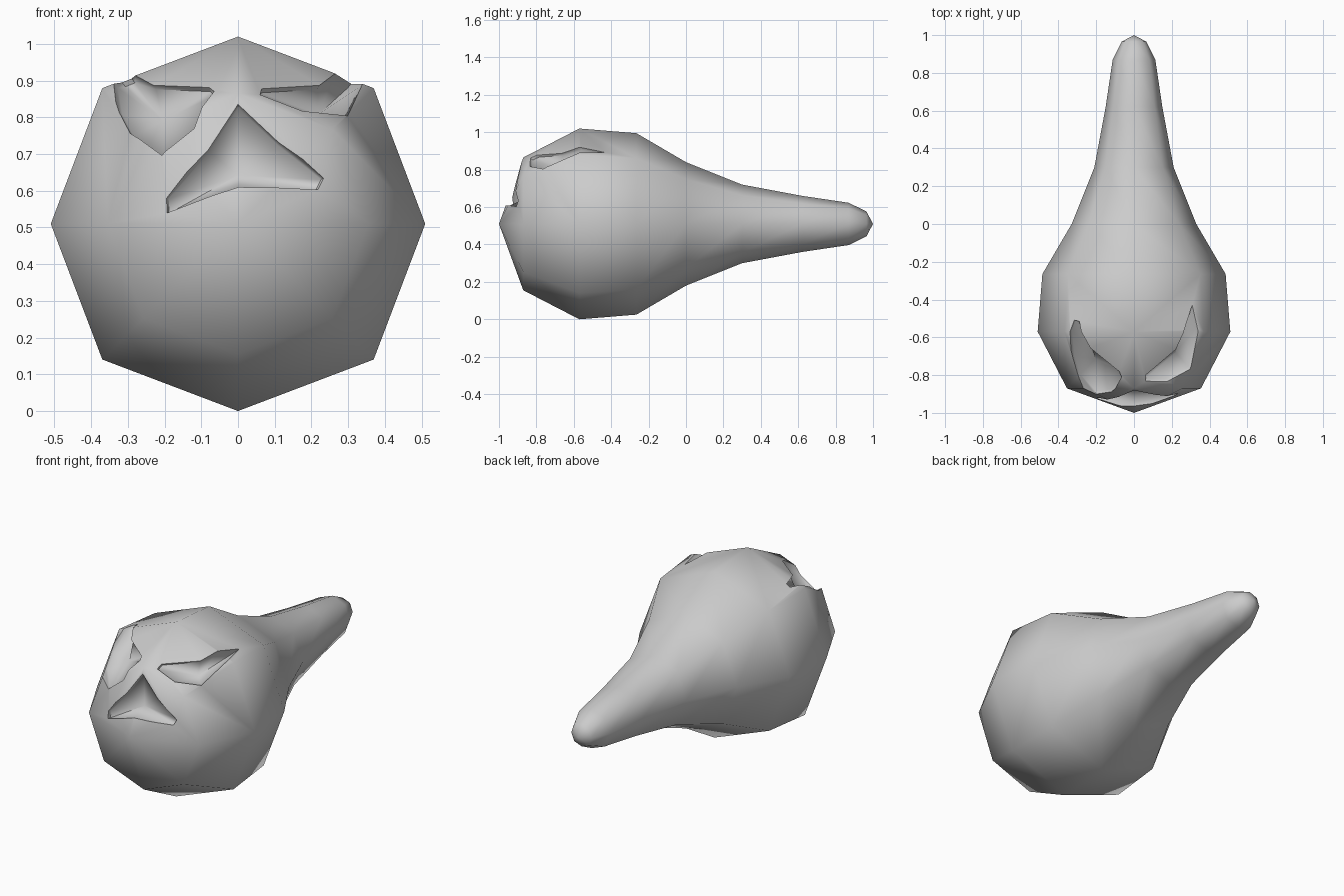
import bpy, bmesh, math
from mathutils import Vector
from mathutils.bvhtree import BVHTree

if "Cube" in bpy.data.objects:
    bpy.data.objects.remove(bpy.data.objects["Cube"])

AXIS_Z = 0.51
SIDES = 8
CORE = Vector((0, -0.4, AXIS_Z))

clay = bpy.data.materials.new("grey")
clay.diffuse_color = (0.6, 0.6, 0.6, 1)
clay.use_nodes = True
clay.node_tree.nodes["Principled BSDF"].inputs["Base Color"].default_value = clay.diffuse_color


def finish(bm, name):
    bmesh.ops.recalc_face_normals(bm, faces=bm.faces)
    mesh = bpy.data.meshes.new(name)
    bm.to_mesh(mesh)
    mesh.materials.append(clay)
    obj = bpy.data.objects.new(name, mesh)
    bpy.context.collection.objects.link(obj)
    return obj


# gourd-shaped body: eight-sided rings along y, closed by a tip at each end
profile = [(-0.87, 0.355), (-0.57, 0.51), (-0.265, 0.485), (0, 0.33), (0.3, 0.21),
           (0.62, 0.15), (0.87, 0.113), (0.965, 0.066)]
bm = bmesh.new()
rings = []
for y, r in profile:
    ring = []
    for i in range(SIDES):
        a = math.tau * i / SIDES
        k = r * (1.025 if i % 2 else 1)
        ring.append(bm.verts.new((k * math.cos(a), y, AXIS_Z + k * math.sin(a))))
    rings.append(ring)
nose_tip = bm.verts.new((0, -1, AXIS_Z))
tail_tip = bm.verts.new((0, 1, AXIS_Z))
for i in range(SIDES):
    j = (i + 1) % SIDES
    for a, b in zip(rings, rings[1:]):
        bm.faces.new((a[i], a[j], b[j], b[i]))
    bm.faces.new((nose_tip, rings[0][j], rings[0][i]))
    bm.faces.new((tail_tip, rings[-1][i], rings[-1][j]))
bmesh.ops.recalc_face_normals(bm, faces=bm.faces)
surface = BVHTree.FromBMesh(bm)
body = finish(bm, "carved_gourd")


def on_surface(p):
    hit = surface.ray_cast(CORE, (Vector(p) - CORE).normalized())
    return hit[0]


# hollow cutter: straight rim walls, floor sinking to one deep point
def carve(name, outline, deep, depth):
    bm = bmesh.new()
    rim = [on_surface(p) - CORE for p in outline]
    mid = on_surface(deep) - CORE
    outer = [bm.verts.new(CORE + p * 1.25) for p in rim]
    inner = [bm.verts.new(CORE + p * 0.97) for p in rim]
    cap = bm.verts.new(CORE + mid * 1.3)
    floor = bm.verts.new(CORE + mid * (1 - depth))
    for i in range(len(rim)):
        j = (i + 1) % len(rim)
        bm.faces.new((outer[i], outer[j], inner[j], inner[i]))
        bm.faces.new((cap, outer[j], outer[i]))
        bm.faces.new((floor, inner[i], inner[j]))
    cutter = finish(bm, name)
    cutter.hide_render = True
    cutter.hide_viewport = True
    mod = body.modifiers.new(name, 'BOOLEAN')
    mod.operation = 'DIFFERENCE'
    mod.solver = 'EXACT'
    mod.object = cutter
    return cutter


cutters = [
    # nose
    carve("nose_cutter",
          [(0, -0.88, 0.835), (0.11, -0.9, 0.73), (0.225, -0.88, 0.63), (0.21, -0.89, 0.6),
           (0, -0.965, 0.61), (-0.195, -0.93, 0.54), (-0.195, -0.92, 0.58), (-0.08, -0.91, 0.71)],
          (0, -0.94, 0.665), 0.15),
    # larger eye
    carve("left_eye_cutter",
          [(-0.32, -0.51, 0.9), (-0.30, -0.52, 0.92), (-0.25, -0.68, 0.92), (-0.08, -0.79, 0.89),
           (-0.065, -0.81, 0.87), (-0.12, -0.89, 0.77), (-0.2, -0.88, 0.69), (-0.31, -0.83, 0.77),
           (-0.34, -0.72, 0.83), (-0.345, -0.57, 0.9)],
          (-0.24, -0.77, 0.84), 0.13),
    # narrower eye
    carve("right_eye_cutter",
          [(0.06, -0.83, 0.86), (0.065, -0.80, 0.88), (0.235, -0.68, 0.91), (0.28, -0.57, 0.94),
           (0.315, -0.43, 0.9), (0.345, -0.56, 0.9), (0.31, -0.78, 0.815), (0.18, -0.845, 0.825)],
          (0.265, -0.74, 0.87), 0.12),
]

# bake the carving, then smooth everything but the rims
bpy.context.view_layer.objects.active = body
body.select_set(True)
for c in cutters:
    bpy.ops.object.modifier_apply(modifier=c.name)
for c in cutters:
    bpy.data.objects.remove(c)
bpy.ops.object.shade_smooth_by_angle(angle=math.radians(58))
